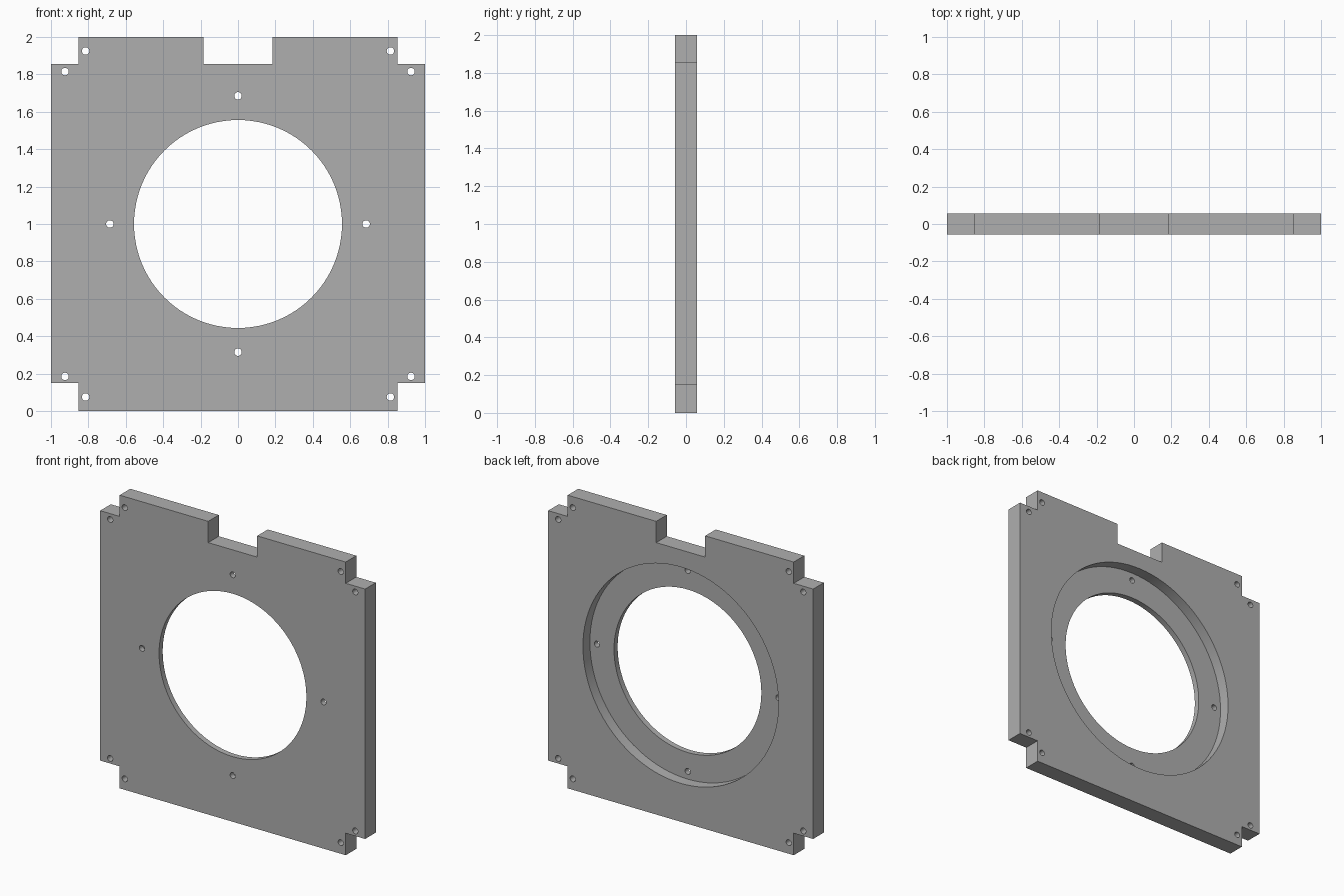
import bpy, bmesh, math
from mathutils import Matrix, Vector

cube = bpy.data.objects.get("Cube")
if cube:
    bpy.data.objects.remove(cube, do_unlink=True)

T = 0.114            # plate thickness
HALF = T / 2
BORE_DEPTH = 0.075   # recess depth from the back
MID = 1.0            # height of the centre

grey = bpy.data.materials.new("plain grey")
grey.use_nodes = True
colour = (0.43, 0.43, 0.43, 1)
grey.diffuse_color = colour
grey.node_tree.nodes["Principled BSDF"].inputs["Base Color"].default_value = colour


def make_object(name, bm):
    bmesh.ops.recalc_face_normals(bm, faces=bm.faces)
    mesh = bpy.data.meshes.new(name)
    bm.to_mesh(mesh)
    bm.free()
    mesh.materials.append(grey)
    obj = bpy.data.objects.new(name, mesh)
    bpy.context.collection.objects.link(obj)
    return obj


def add_cylinder(bm, x, z, radius, y0, y1, sides):
    place = Matrix.Translation((x, (y0 + y1) / 2, z)) @ Matrix.Rotation(math.pi / 2, 4, 'X')
    bmesh.ops.create_cone(bm, cap_ends=True, segments=sides, radius1=radius,
                          radius2=radius, depth=y1 - y0, matrix=place)


def cut(target, name, bm):
    cutter = make_object(name, bm)
    cutter.hide_render = True
    mod = target.modifiers.new(name, 'BOOLEAN')
    mod.operation = 'DIFFERENCE'
    mod.solver = 'EXACT'
    mod.object = cutter
    bpy.context.view_layer.objects.active = target
    bpy.ops.object.modifier_apply(modifier=name)
    bpy.data.objects.remove(cutter, do_unlink=True)


# Plate: half outline with corner steps and top notch, mirrored and extruded
half = [(0.853, 0), (0.853, 0.15), (1, 0.15), (1, 1.855), (0.853, 1.855),
        (0.853, 2), (0.185, 2), (0.185, 1.855)]
outline = half + [(-x, z) for x, z in reversed(half)]
bm = bmesh.new()
face = bm.faces.new([bm.verts.new((x, -HALF, z)) for x, z in outline])
side = bmesh.ops.extrude_face_region(bm, geom=[face])
bmesh.ops.translate(bm, vec=Vector((0, T, 0)),
                    verts=[v for v in side["geom"] if isinstance(v, bmesh.types.BMVert)])
plate = make_object("mounting_plate", bm)

# Wide recess in the back
bm = bmesh.new()
add_cylinder(bm, 0, MID, 0.738, HALF - BORE_DEPTH, HALF + 0.1, 96)
cut(plate, "recess_cutter", bm)

# Central opening, ledge holes and corner holes, all right through
bm = bmesh.new()
add_cylinder(bm, 0, MID, 0.556, -0.2, 0.2, 96)
holes = [(0.685, 0), (-0.685, 0), (0, 0.685), (0, -0.685)]
for sx in (-1, 1):
    for sz in (-1, 1):
        holes += [(sx * 0.925, sz * 0.815), (sx * 0.815, sz * 0.925)]
for x, z in holes:
    add_cylinder(bm, x, MID + z, 0.02, -0.2, 0.2, 24)
cut(plate, "hole_cutter", bm)

# Smooth the round walls, keep the edges crisp
bpy.ops.object.select_all(action='DESELECT')
plate.select_set(True)
bpy.context.view_layer.objects.active = plate
bpy.ops.object.shade_smooth_by_angle(angle=math.radians(30))
